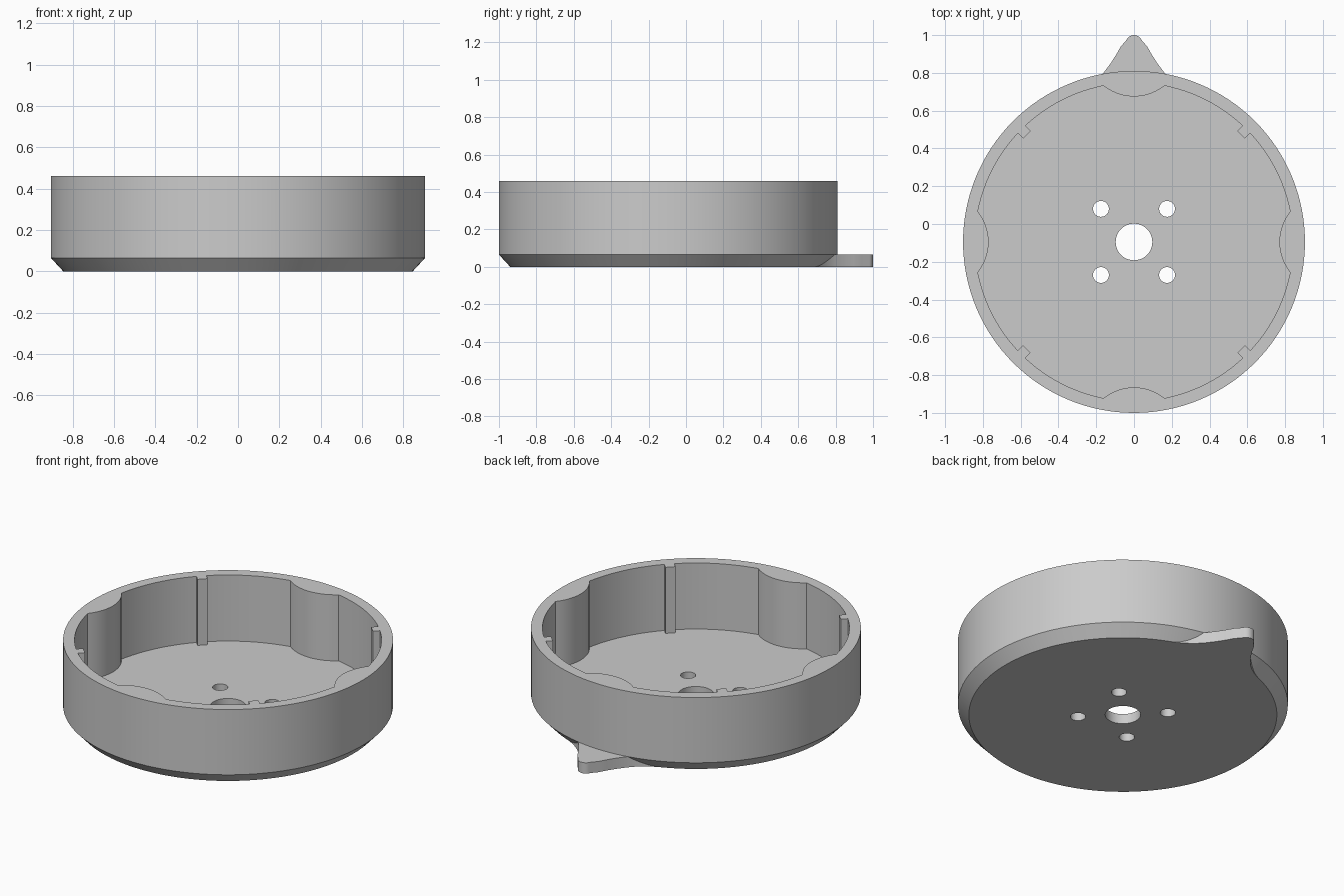
import bpy, bmesh
from math import sin, cos, radians, pi
from mathutils import Matrix, Vector

CY = -0.095          # centre of the round body in y
HEIGHT, BASE, FLOOR = 0.46, 0.065, 0.06
R_OUT, R_BOTTOM, R_IN = 0.905, 0.845, 0.842
SIDES = 128

cube = bpy.data.objects.get("Cube")
if cube:
    bpy.data.objects.remove(cube, do_unlink=True)

grey = bpy.data.materials.new("plain_grey")
grey.use_nodes = True
grey.diffuse_color = (0.6, 0.6, 0.6, 1)
grey.node_tree.nodes["Principled BSDF"].inputs["Base Color"].default_value = (0.6, 0.6, 0.6, 1)


def finish(bm, name):
    bmesh.ops.recalc_face_normals(bm, faces=bm.faces)
    mesh = bpy.data.meshes.new(name)
    bm.to_mesh(mesh)
    bm.free()
    obj = bpy.data.objects.new(name, mesh)
    obj.location.y = CY
    mesh.materials.append(grey)
    bpy.context.collection.objects.link(obj)
    return obj


def polar(r, deg):
    return Vector((r * cos(radians(deg)), r * sin(radians(deg))))


def prism(name, outline, z0, z1):
    bm = bmesh.new()
    face = bm.faces.new([bm.verts.new((p[0], p[1], z0)) for p in outline])
    top = bmesh.ops.extrude_face_region(bm, geom=[face], use_keep_orig=True)["geom"]
    bmesh.ops.translate(bm, vec=(0, 0, z1 - z0),
                        verts=[v for v in top if isinstance(v, bmesh.types.BMVert)])
    return finish(bm, name)


def circle(r, n, centre=(0, 0)):
    return [polar(r, 360 * i / n) + Vector(centre) for i in range(n)]


def cut(obj, cutter):
    cutter.hide_render = True
    mod = obj.modifiers.new("cut", 'BOOLEAN')
    mod.operation, mod.solver, mod.object = 'DIFFERENCE', 'EXACT', cutter
    bpy.context.view_layer.objects.active = obj
    bpy.ops.object.modifier_apply(modifier=mod.name)
    bpy.data.objects.remove(cutter, do_unlink=True)


def smooth(obj):
    bpy.ops.object.select_all(action='DESELECT')
    obj.select_set(True)
    bpy.context.view_layer.objects.active = obj
    bpy.ops.object.shade_smooth_by_angle(angle=radians(28))


# Solid body with a chamfered foot
bm = bmesh.new()
rings = [[bm.verts.new((p.x, p.y, z)) for p in circle(r, SIDES)]
         for r, z in ((R_BOTTOM, 0), (R_OUT, BASE), (R_OUT, HEIGHT))]
bm.faces.new(rings[0])
bm.faces.new(rings[-1])
for low, high in zip(rings, rings[1:]):
    for i in range(SIDES):
        j = (i + 1) % SIDES
        bm.faces.new((low[i], low[j], high[j], high[i]))
body = finish(bm, "round_housing")

# Cavity outline: a rounded lobe and a square rib in every quadrant
quarter = []
for i in range(13):
    a = radians(-39 + 6.5 * i)
    quarter.append(Vector((1.027 - 0.257 * cos(a), 0.257 * sin(a))))
wall = [polar(R_IN, 11.1 + 32 * i / 12) for i in range(1, 13)]
rib_turn = Matrix.Rotation(pi / 4, 2)
rib = [rib_turn @ Vector((0.802, s * 0.028)) for s in (-1, 1)]
quarter += wall + rib + [Vector((p.y, p.x)) for p in reversed(wall)]
cavity = [Matrix.Rotation(k * pi / 2, 2) @ p for k in range(4) for p in quarter]
cut(body, prism("cavity_cutter", cavity, FLOOR, HEIGHT + 0.1))

# Shaft hole and four screw holes
cut(body, prism("shaft_cutter", circle(0.097, 48), -0.1, 0.2))
for sx in (-1, 1):
    for sy in (-1, 1):
        cut(body, prism("screw_cutter", circle(0.042, 32, (sx * 0.175, sy * 0.175)), -0.1, 0.2))
smooth(body)

# Flared pointer at the back of the foot
side = [Vector(p) for p in ((0.31, 0.786), (0.265, 0.808), (0.225, 0.835), (0.19, 0.864),
                            (0.16, 0.897), (0.125, 0.944), (0.095, 0.99), (0.07, 1.035))]
side += [Vector((0, 1.05)) + polar(0.045, a) for a in (20, 35, 50, 65, 80)]
mirrored = [Vector((-p.x, p.y)) for p in reversed(side)]
inner = [polar(R_BOTTOM, 111 - 42 * i / 16) for i in range(1, 16)]
pointer = prism("pointer_tab", side + mirrored + inner, 0, BASE)
smooth(pointer)
